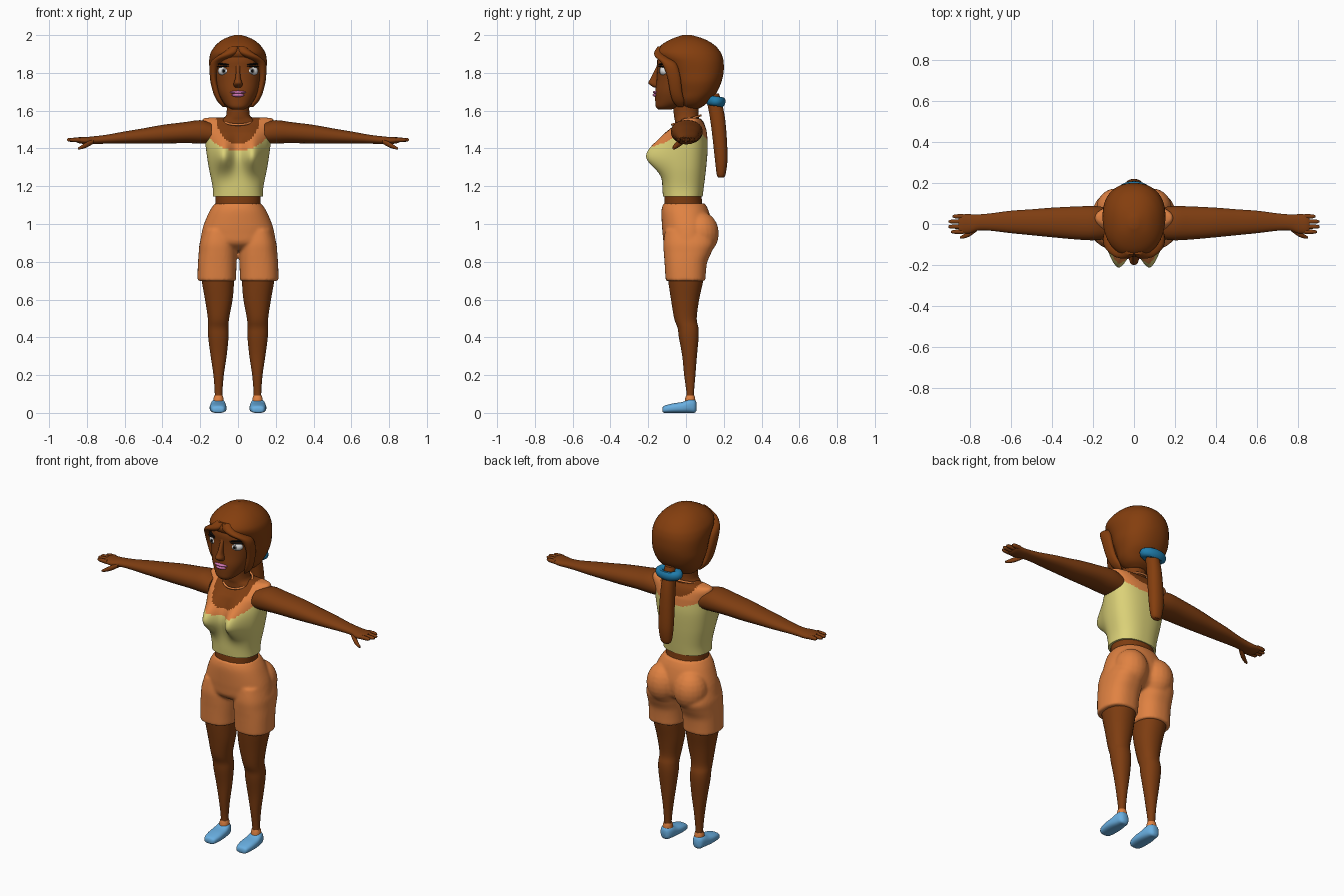
import bpy, bmesh, math
from mathutils import Matrix, Vector


def material(name, r, g, b):
    m = bpy.data.materials.new(name)
    lin = [((c / 255 + 0.055) / 1.055) ** 2.4 for c in (r, g, b)]
    m.diffuse_color = (*lin, 1)
    return m


SKIN = material("brown skin", 126, 61, 17)
HAIR = material("dark brown hair", 132, 62, 14)
YELLOW = material("pale yellow cloth", 220, 210, 120)
ORANGE = material("orange cloth", 224, 130, 66)
SHOE = material("light blue shoe", 105, 175, 225)
TIE = material("blue hair tie", 32, 125, 172)
LIP = material("pink lips", 205, 115, 175)
WHITE = material("eye white", 235, 235, 235)
GREY = material("grey iris", 130, 130, 130)
BLACK = material("black", 12, 10, 10)


def finish(name, bm, mats, mirror=False, angle=45):
    bmesh.ops.recalc_face_normals(bm, faces=bm.faces[:])
    me = bpy.data.meshes.new(name)
    bm.to_mesh(me)
    bm.free()
    for m in mats:
        me.materials.append(m)
    ob = bpy.data.objects.new(name, me)
    bpy.context.collection.objects.link(ob)
    bpy.ops.object.select_all(action='DESELECT')
    ob.select_set(True)
    bpy.context.view_layer.objects.active = ob
    bpy.ops.object.shade_smooth_by_angle(angle=math.radians(angle))
    if mirror:
        ob.modifiers.new("mirror", 'MIRROR')
    return ob


def smooth_rows(rows, sub):
    """Catmull-Rom interpolation of the cross-section rows."""
    out = []
    for i in range(len(rows) - 1):
        p = [rows[max(i - 1, 0)], rows[i], rows[i + 1], rows[min(i + 2, len(rows) - 1)]]
        for k in range(sub):
            t = k / sub
            out.append([0.5 * (2 * b + (c - a) * t + (2 * a - 5 * b + 4 * c - d) * t * t
                               + (3 * b - a - 3 * c + d) * t ** 3) for a, b, c, d in zip(*p)])
    return out + [list(rows[-1])]


def add_loft(bm, rows, axis='Z', n=24, sub=4, power=2.2):
    """Rows are (position along axis, u min, u max, v min, v max)."""
    rings = []
    for t, u0, u1, v0, v1 in smooth_rows(rows, sub):
        ring = []
        for k in range(n):
            a = 2 * math.pi * (k + 0.5) / n
            c, s = math.cos(a), math.sin(a)
            u = (u0 + u1) / 2 + (u1 - u0) / 2 * math.copysign(abs(c) ** (2 / power), c)
            v = (v0 + v1) / 2 + (v1 - v0) / 2 * math.copysign(abs(s) ** (2 / power), s)
            ring.append(bm.verts.new({'X': (t, u, v), 'Y': (u, t, v), 'Z': (u, v, t)}[axis]))
        rings.append(ring)
    for a, b in zip(rings, rings[1:]):
        for k in range(n):
            bm.faces.new((a[k], a[(k + 1) % n], b[(k + 1) % n], b[k]))
    bm.faces.new(rings[0])
    bm.faces.new(rings[-1])


def loft(name, rows, mat, mirror=False, **kw):
    bm = bmesh.new()
    add_loft(bm, rows, **kw)
    return finish(name, bm, [mat], mirror)


def sym(rows):
    return [(z, -rx, rx, yf, yb) for z, rx, yf, yb in rows]


def add_ball(bm, loc, scale, rz=0, ry=0):
    mat = (Matrix.Translation(loc) @ Matrix.Rotation(rz, 4, 'Z')
           @ Matrix.Rotation(ry, 4, 'Y') @ Matrix.Diagonal((*scale, 1)))
    bmesh.ops.create_uvsphere(bm, u_segments=20, v_segments=12, radius=1, matrix=mat)


def ball(name, loc, scale, mat, mirror=False, **kw):
    bm = bmesh.new()
    add_ball(bm, loc, scale, **kw)
    return finish(name, bm, [mat], mirror)


def ring(name, loc, major, minor, tilt, sy, mat):
    bm = bmesh.new()
    n, m = 32, 10
    M = Matrix.Translation(loc) @ Matrix.Rotation(tilt, 4, 'X') @ Matrix.Diagonal((1, sy, 1, 1))
    vs = []
    for i in range(n):
        a = 2 * math.pi * i / n
        for j in range(m):
            b = 2 * math.pi * j / m
            r = major + minor * math.cos(b)
            vs.append(bm.verts.new(M @ Vector((r * math.cos(a), r * math.sin(a), minor * math.sin(b)))))
    for i in range(n):
        for j in range(m):
            i2, j2 = (i + 1) % n, (j + 1) % m
            bm.faces.new((vs[i * m + j], vs[i2 * m + j], vs[i2 * m + j2], vs[i * m + j2]))
    return finish(name, bm, [mat])


# Torso with tank top: skin, trim and cloth chosen by neckline ellipses
bm = bmesh.new()
add_loft(bm, sym([(1.145, .132, -.122, .088), (1.2, .135, -.125, .095), (1.3, .155, -.125, .107),
                  (1.4, .17, -.118, .115), (1.47, .177, -.1, .112), (1.5, .182, -.08, .107),
                  (1.535, .19, -.045, .095), (1.555, .185, -.02, .08), (1.562, .165, 0, .06),
                  (1.563, .1, .01, .05)]), n=96, sub=9, power=2.4)
for v in bm.verts:
    x, y, z = v.co
    if y < 0:
        sz = .08 if z < 1.36 else .1
        bump = sum(math.exp(-((x - s * .078) / .054) ** 2) for s in (1, -1))
        v.co.y -= .098 * bump * math.exp(-((z - 1.36) / sz) ** 2) * min(1, -y / .06)
for f in bm.faces:
    c = f.calc_center_median()
    front = c.y < 0.03
    inner = (c.x / .115) ** 2 + ((1.57 - c.z) / (.145 if front else .075)) ** 2
    outer = (c.x / .195) ** 2 + ((1.57 - c.z) / (.18 if front else .13)) ** 2
    f.material_index = 0 if inner < 1 else 1 if outer < 1 else 2
finish("tank_top_torso", bm, [SKIN, ORANGE, YELLOW], angle=60)
loft("waist", sym([(1.08, .12, -.115, .09), (1.12, .12, -.115, .085), (1.17, .122, -.112, .082)]), SKIN)

# Shorts: hips, seat and both legs fused together
bm = bmesh.new()
add_loft(bm, sym([(1.11, .122, -.12, .1), (1.07, .15, -.13, .12), (1.0, .18, -.128, .138),
                  (.95, .193, -.124, .138), (.9, .198, -.116, .125), (.87, .17, -.08, .09),
                  (.86, .13, -.05, .06)]), n=48)
for s in (1, -1):
    rows = [(.698, .01, .215, -.108, .103), (.75, .009, .214, -.111, .106), (.8, .007, .212, -.114, .113),
            (.85, .006, .208, -.118, .135), (.9, .01, .203, -.12, .15), (.97, .03, .18, -.11, .12)]
    add_loft(bm, [(z, *sorted((s * a, s * b)), c, d) for z, a, b, c, d in rows], n=32, power=2.4)
    add_ball(bm, (s * .088, .078, .95), (.096, .096, .115))
shorts = finish("shorts", bm, [ORANGE])
rem = shorts.modifiers.new("fuse", 'REMESH')
rem.mode, rem.voxel_size, rem.use_smooth_shade = 'VOXEL', .008, True
smo = shorts.modifiers.new("soften", 'SMOOTH')
smo.factor, smo.iterations = .5, 5

# Legs, socks and shoes
loft("leg", [(.05, .08, .125, 0, .045), (.1, .083, .123, .003, .042), (.2, .075, .13, -.01, .05),
             (.3, .06, .145, -.02, .058), (.4, .05, .158, -.038, .067), (.45, .05, .16, -.045, .066),
             (.5, .047, .16, -.063, .057), (.6, .028, .175, -.08, .07), (.7, .02, .193, -.095, .092),
             (.74, .02, .195, -.097, .095)], SKIN, True)
loft("sock", [(.04, .075, .133, -.01, .05), (.075, .077, .13, -.005, .049), (.092, .081, .126, 0, .045)], ORANGE, True)
loft("shoe", [(-.125, .085, .125, .006, .025), (-.115, .07, .14, 0, .038), (-.07, .061, .149, 0, .05),
              (-.02, .062, .149, 0, .058), (.02, .067, .143, 0, .074), (.045, .077, .135, 0, .07),
              (.055, .09, .12, .012, .055)], SHOE, True, axis='Y', power=2.7)

# Arms and hands
loft("arm", [(.14, -.075, .082, 1.425, 1.535), (.2, -.08, .088, 1.425, 1.55), (.28, -.076, .086, 1.428, 1.54),
             (.4, -.065, .08, 1.425, 1.525), (.5, -.055, .072, 1.425, 1.507), (.6, -.045, .065, 1.425, 1.49),
             (.7, -.033, .052, 1.425, 1.472), (.76, -.032, .047, 1.423, 1.465), (.8, -.046, .048, 1.422, 1.461),
             (.84, -.047, .047, 1.427, 1.46), (.856, -.04, .04, 1.434, 1.455)], SKIN, True, axis='X')
for i, tip in enumerate((.892, .905, .903, .885)):
    y = -.038 + .025 * i
    loft("finger", [(.83, y - .011, y + .011, 1.433, 1.457), (.86, y - .011, y + .011, 1.434, 1.457),
                    (tip - .01, y - .009, y + .009, 1.436, 1.455), (tip, y - .004, y + .004, 1.442, 1.45)],
         SKIN, True, axis='X', n=10)
loft("thumb", [(.765, -.035, -.005, 1.425, 1.45), (.8, -.06, -.03, 1.405, 1.435),
               (.83, -.071, -.05, 1.396, 1.416), (.847, -.071, -.06, 1.394, 1.404)], SKIN, True, axis='X', n=12)

# Neck and necklace
loft("neck", sym([(1.52, .12, -.06, .085), (1.55, .088, -.06, .075), (1.58, .062, -.065, .066),
                  (1.68, .06, -.07, .07)]), SKIN)
ring("necklace", (0, .002, 1.55), .079, .006, math.radians(18), 1, ORANGE)

# Head and facial features
loft("head", sym([(1.605, .03, -.145, -.08), (1.62, .055, -.16, -.04), (1.65, .082, -.163, .03),
                  (1.7, .105, -.163, .06), (1.76, .12, -.156, .1), (1.82, .128, -.152, .12),
                  (1.88, .125, -.15, .13), (1.94, .1, -.11, .12), (1.97, .05, -.05, .07)]), SKIN, n=40)
loft("nose", sym([(1.722, .012, -.168, -.14), (1.73, .022, -.182, -.14), (1.747, .023, -.2, -.14),
                  (1.77, .015, -.188, -.14), (1.81, .011, -.168, -.14), (1.845, .011, -.152, -.14)]), SKIN, n=16)
ball("upper_lip", (0, -.156, 1.697), (.042, .02, .009), LIP)
ball("lower_lip", (0, -.156, 1.682), (.034, .021, .01), LIP)
turn = math.radians(24)
ball("eye", (.075, -.118, 1.81), (.034, .021, .024), WHITE, True, rz=turn)
ball("iris", (.0745, -.1375, 1.81), (.014, .003, .015), GREY, True, rz=turn * .4)
ball("pupil", (.0745, -.14, 1.81), (.007, .003, .008), BLACK, True, rz=turn * .4)
ball("lash", (.077, -.125, 1.834), (.037, .018, .004), BLACK, True, rz=turn, ry=math.radians(3))
ball("eyebrow", (.077, -.127, 1.846), (.038, .012, .005), BLACK, True, rz=turn, ry=math.radians(-4))

# Hair, front locks, ponytail and tie
loft("hair", sym([(1.612, .05, -.01, .07), (1.63, .085, -.03, .1), (1.66, .112, -.05, .13),
                  (1.7, .13, -.06, .165), (1.75, .146, -.075, .187), (1.8, .15, -.093, .199),
                  (1.85, .153, -.12, .2), (1.885, .151, -.15, .194), (1.915, .141, -.157, .18),
                  (1.95, .115, -.128, .148), (1.98, .075, -.075, .095), (2.0, .02, -.02, .03)]), HAIR, n=40)
loft("front_lock", [(1.94, -.004, .04, -.15, -.1), (1.91, .002, .075, -.168, -.11),
                    (1.885, .03, .115, -.163, -.09), (1.85, .093, .148, -.128, -.05),
                    (1.78, .113, .149, -.1, -.03), (1.7, .098, .133, -.085, -.02),
                    (1.65, .08, .11, -.07, -.01), (1.62, .065, .08, -.045, -.015)], HAIR, True, n=20)
loft("ponytail", sym([(1.245, .02, .172, .2), (1.265, .033, .162, .21), (1.35, .043, .152, .22),
                      (1.5, .041, .135, .213), (1.6, .036, .12, .2), (1.69, .03, .1, .175)]), HAIR)
ring("hair_tie", (0, .158, 1.65), .056, .027, math.radians(-8), .62, TIE)
